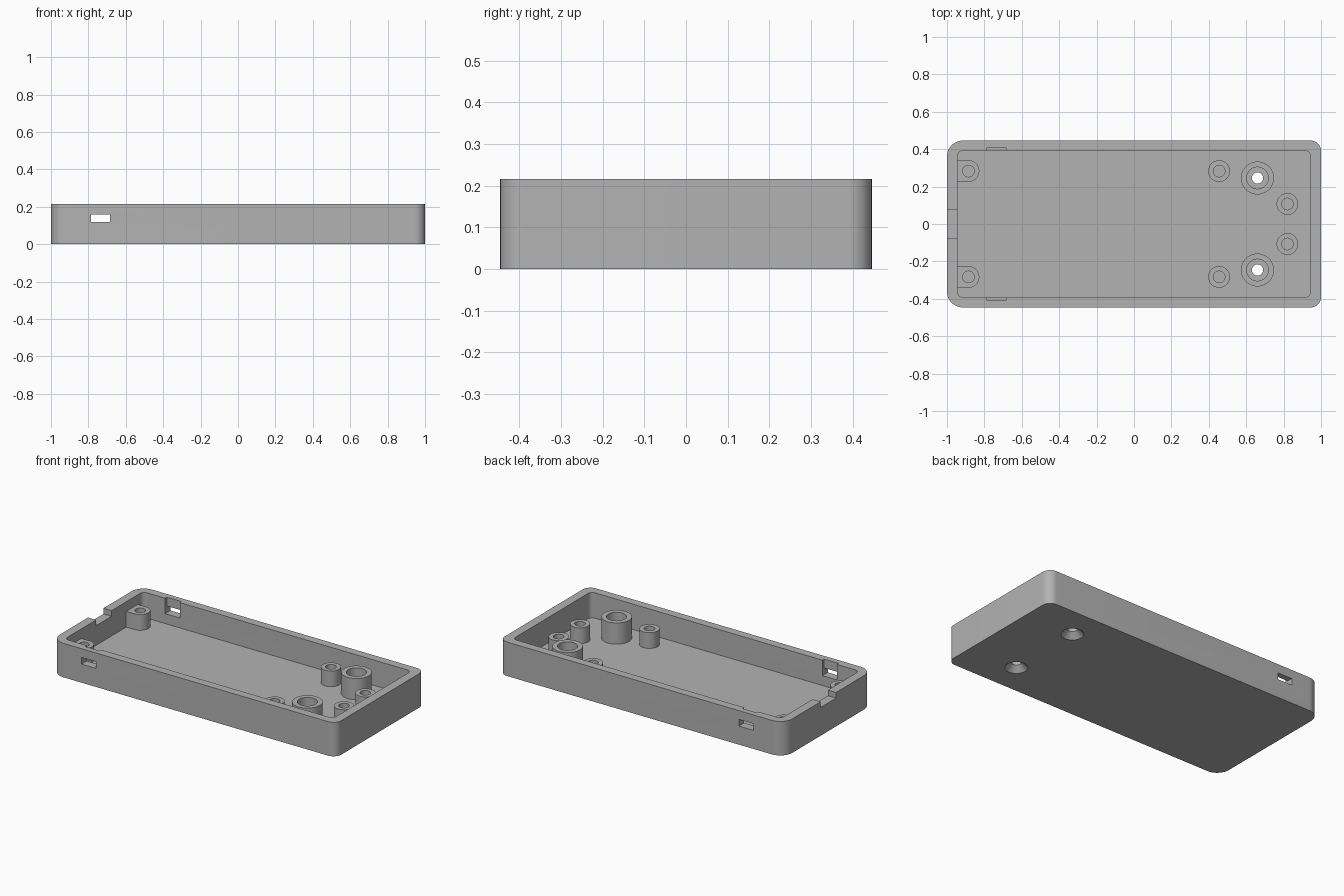
import bpy, bmesh, math
from mathutils import Matrix

if "Cube" in bpy.data.objects:
    bpy.data.objects.remove(bpy.data.objects["Cube"])

HEIGHT, FLOOR = 0.216, 0.055
INNER_X, INNER_Y = 0.943, 0.393

grey = bpy.data.materials.new("plain grey")
grey.use_nodes = True
grey.diffuse_color = (0.45, 0.45, 0.45, 1)
grey.node_tree.nodes["Principled BSDF"].inputs["Base Color"].default_value = grey.diffuse_color


def finish(name, bm):
    bmesh.ops.recalc_face_normals(bm, faces=bm.faces)
    mesh = bpy.data.meshes.new(name)
    bm.to_mesh(mesh)
    bm.free()
    mesh.materials.append(grey)
    obj = bpy.data.objects.new(name, mesh)
    bpy.context.scene.collection.objects.link(obj)
    return obj


def prism(name, outline, z0, z1):
    """Extrude a flat outline between two heights."""
    bm = bmesh.new()
    face = bm.faces.new([bm.verts.new((x, y, z0)) for x, y in outline])
    top = bmesh.ops.extrude_face_region(bm, geom=[face])["geom"]
    verts = [v for v in top if isinstance(v, bmesh.types.BMVert)]
    bmesh.ops.translate(bm, verts=verts, vec=(0, 0, z1 - z0))
    return finish(name, bm)


def rounded(hx, hy, r_left, r_right, steps=12):
    """Rounded rectangle, one radius for each end."""
    points = []
    for i, (sx, sy) in enumerate([(1, 1), (-1, 1), (-1, -1), (1, -1)]):
        r = r_right if sx > 0 else r_left
        for k in range(steps + 1):
            a = (i + k / steps) * math.pi / 2
            points.append((sx * (hx - r) + r * math.cos(a), sy * (hy - r) + r * math.sin(a)))
    return points


def box(name, x0, x1, y0, y1, z0, z1):
    return prism(name, [(x0, y0), (x1, y0), (x1, y1), (x0, y1)], z0, z1)


def lathe(name, profile, x, y, steps=40):
    """Spin a closed (radius, height) profile about a vertical axis."""
    bm = bmesh.new()
    verts = [bm.verts.new((r, 0, z)) for r, z in profile]
    edges = [bm.edges.new((verts[i - 1], verts[i])) for i in range(len(verts))]
    bmesh.ops.spin(bm, geom=verts + edges, cent=(0, 0, 0), axis=(0, 0, 1),
                   angle=math.tau, steps=steps, use_merge=True)
    bmesh.ops.remove_doubles(bm, verts=bm.verts, dist=1e-5)
    bmesh.ops.dissolve_degenerate(bm, edges=bm.edges, dist=1e-6)
    bmesh.ops.transform(bm, matrix=Matrix.Translation((x, y, 0)), verts=bm.verts)
    return finish(name, bm)


def cut(target, cutters):
    """Subtract the cutters, keep the result and drop the cutters."""
    for c in cutters:
        mod = target.modifiers.new("cut", "BOOLEAN")
        mod.operation, mod.solver, mod.object = "DIFFERENCE", "EXACT", c
    graph = bpy.context.evaluated_depsgraph_get()
    mesh = bpy.data.meshes.new_from_object(target.evaluated_get(graph))
    target.modifiers.clear()
    target.data = mesh
    for c in cutters:
        bpy.data.objects.remove(c)


# Tray shell with its cavity and the cable notch in the end wall
tray = prism("case_tray", rounded(1, 0.446, 0.085, 0.055), 0, HEIGHT)
cutters = [prism("cavity", rounded(INNER_X, INNER_Y, 0.03, 0.03), FLOOR, 0.3),
           box("end_notch", -1.1, -0.9, -0.077, 0.077, 0.18, 0.3)]

# Clip recesses open to the rim, with a window through each long wall
for s in (-1, 1):
    lo, hi = sorted((s * 0.35, s * 0.41))
    cutters.append(box("clip_recess", -0.787, -0.684, lo, hi, 0.118, 0.3))
    lo, hi = sorted((s * 0.36, s * 0.5))
    cutters.append(box("clip_window", -0.787, -0.684, lo, hi, 0.118, 0.16))

    # Countersunk screw holes in the underside
    cutters.append(lathe("countersink", [(0, -0.02), (0.085, -0.02), (0.03, 0.035),
                                         (0.03, 0.1), (0, 0.1)], 0.66, s * 0.246))
cut(tray, cutters)
parts = [tray]

for s, side in ((-1, "right"), (1, "left")):
    # Tall screw post with a stepped bore
    parts.append(lathe("screw_post_" + side,
                       [(0.03, FLOOR), (0.088, FLOOR), (0.088, 0.19), (0.058, 0.19),
                        (0.058, 0.08), (0.03, 0.08)], 0.66, s * 0.246))

    # Short round bosses
    for label, x, y in (("middle", 0.455, 0.283), ("end", 0.82, 0.107)):
        parts.append(lathe(f"{label}_boss_{side}",
                           [(0.031, FLOOR), (0.058, FLOOR), (0.058, 0.155), (0.031, 0.155)],
                           x, s * y))

    # Bosses that run into the end wall
    cx, cy, r = -0.885, s * 0.283, 0.058
    outline = [(-INNER_X - 0.001, cy - r)]
    for k in range(21):
        a = math.pi * (k / 20 - 0.5)
        outline.append((cx + r * math.cos(a), cy + r * math.sin(a)))
    outline.append((-INNER_X - 0.001, cy + r))
    boss = prism("wall_boss_" + side, outline, FLOOR, 0.155)
    cut(boss, [lathe("bore", [(0, FLOOR - 0.02), (0.031, FLOOR - 0.02),
                              (0.031, 0.2), (0, 0.2)], cx, cy)])
    parts.append(boss)

# Smooth curved walls, keep crisp edges
bpy.ops.object.select_all(action="DESELECT")
for p in parts:
    p.select_set(True)
bpy.context.view_layer.objects.active = tray
bpy.ops.object.shade_smooth_by_angle(angle=math.radians(30))
